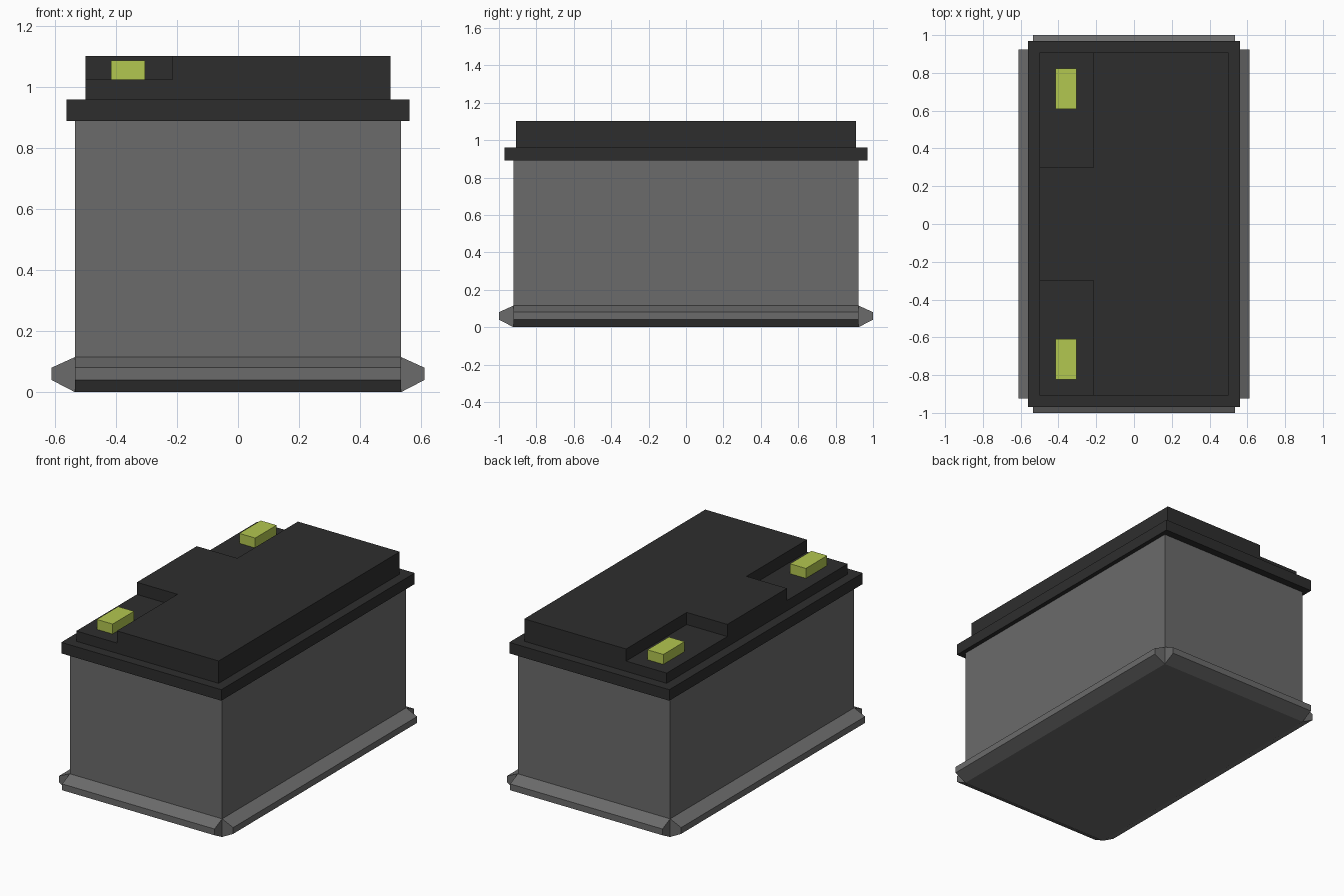
import bpy
import math
from mathutils import Matrix

if "Cube" in bpy.data.objects:
    bpy.data.objects.remove(bpy.data.objects["Cube"])


def material(name, color):
    m = bpy.data.materials.new(name)
    m.diffuse_color = (*color, 1)
    m.use_nodes = True
    m.node_tree.nodes["Principled BSDF"].inputs["Base Color"].default_value = m.diffuse_color
    return m


CASE = material("case_grey", (0.147, 0.147, 0.147))
COVER = material("cover_black", (0.027, 0.027, 0.027))
CONTACT = material("contact_lime", (0.45, 0.57, 0.08))


def add_mesh(name, verts, faces, mat):
    mesh = bpy.data.meshes.new(name)
    mesh.from_pydata(verts, [], faces)
    mesh.materials.append(mat)
    ob = bpy.data.objects.new(name, mesh)
    bpy.context.collection.objects.link(ob)
    return ob


def prism(name, profile, x0, x1, mat):
    """Extrude a counter-clockwise (y, z) profile along x."""
    n = len(profile)
    verts = [(x, y, z) for x in (x0, x1) for y, z in profile]
    faces = [tuple(reversed(range(n))), tuple(range(n, 2 * n))]
    faces += [(i, (i + 1) % n, n + (i + 1) % n, n + i) for i in range(n)]
    return add_mesh(name, verts, faces, mat)


def box(name, x, y, z, mat):
    return prism(name, [(y[0], z[0]), (y[1], z[0]), (y[1], z[1]), (y[0], z[1])],
                 x[0], x[1], mat)


W, L = 0.535, 0.923  # half width and half length of the case

# Case and overhanging rim
box("case", (-W, W), (-L, L), (0, 0.89), CASE)
box("rim", (-0.562, 0.562), (-0.97, 0.97), (0.89, 0.96), COVER)

# Bevelled hold-down rails along the four bottom edges, open at the corners
for side, (half, dist, reach) in enumerate([(W, L, 1.0), (L, W, 0.612)] * 2):
    profile = [(dist, 0), (reach, 0.04), (reach, 0.08), (dist, 0.115)]
    rail = prism(f"base_rail_{side + 1}", profile, -half, half, CASE)
    rail.data.transform(Matrix.Rotation(side * math.pi / 2, 4, 'Z'))

# Raised lid with a recess cut for each terminal
lid = box("lid", (-0.5, 0.5), (-0.908, 0.908), (0.96, 1.102), COVER)
bpy.context.view_layer.objects.active = lid
for s in (-1, 1):
    cutter = box("recess_cutter", (-0.7, -0.215), sorted((0.3 * s, 1.1 * s)),
                 (1.025, 1.3), COVER)
    cutter.hide_render = True
    mod = lid.modifiers.new("recess", 'BOOLEAN')
    mod.operation = 'DIFFERENCE'
    mod.solver = 'EXACT'
    mod.object = cutter
    bpy.ops.object.modifier_apply(modifier=mod.name)
    bpy.data.objects.remove(cutter)

# Terminals standing in the recesses
for s, end in ((-1, "front"), (1, "back")):
    box(f"terminal_{end}", (-0.416, -0.305), sorted((0.608 * s, 0.822 * s)),
        (1.025, 1.088), CONTACT)
